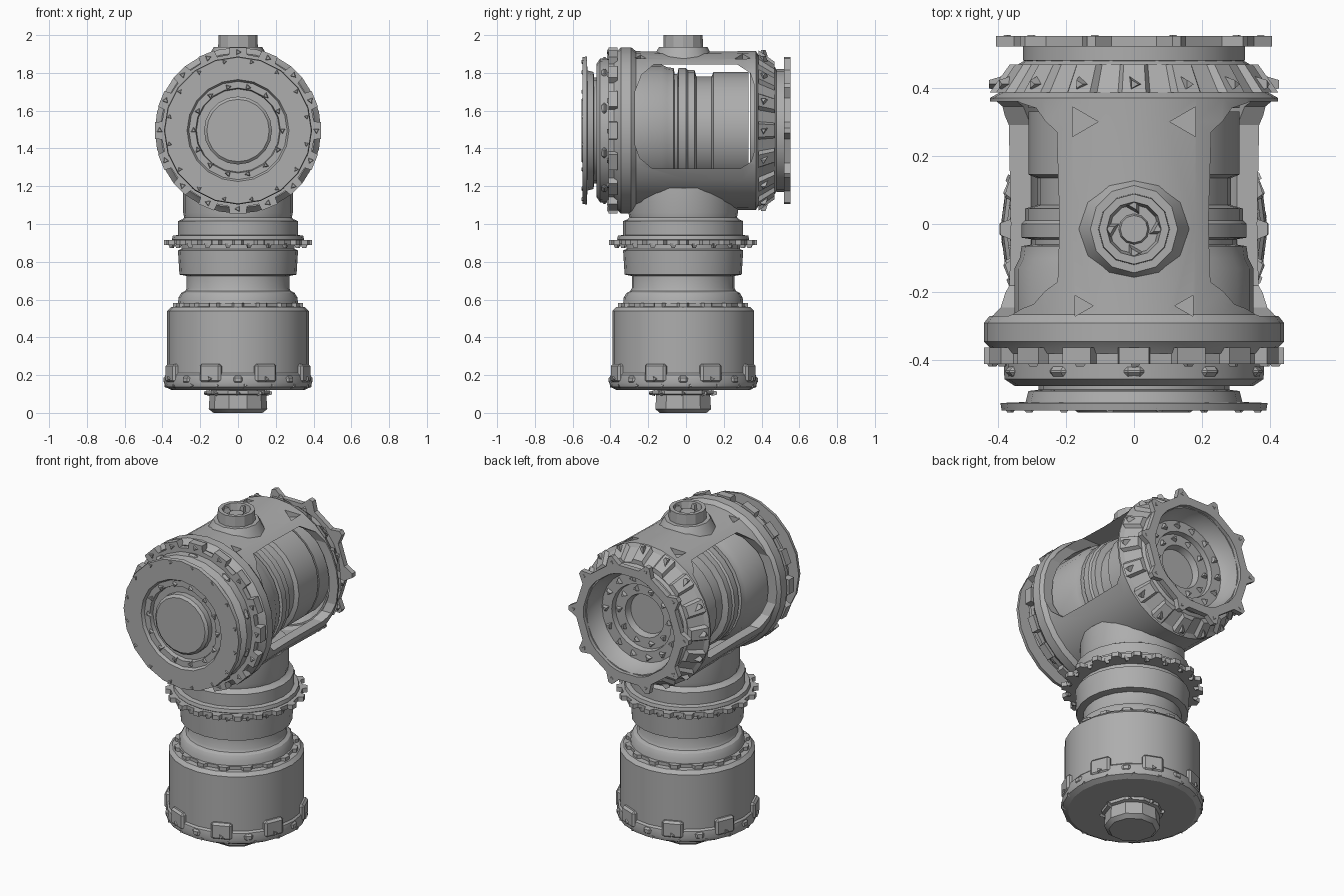
import bpy, bmesh, math
from mathutils import Matrix, Vector

if "Cube" in bpy.data.objects:
    bpy.data.objects.remove(bpy.data.objects["Cube"])

TAU = math.tau
UPRIGHT = Matrix.Translation((0, -0.015, 0))
# Local z of this frame runs from the front to the back of the drum
ACROSS = Matrix.Translation((0, 0, 1.495)) @ Matrix.Rotation(-TAU / 4, 4, 'X')

GREY = bpy.data.materials.new("grey_metal")
GREY.use_nodes = True
GREY.diffuse_color = (0.42, 0.42, 0.42, 1)
GREY.node_tree.nodes["Principled BSDF"].inputs["Base Color"].default_value = GREY.diffuse_color


def finish(name, bm, frame):
    bmesh.ops.remove_doubles(bm, verts=bm.verts, dist=1e-5)
    bm.transform(frame)
    bmesh.ops.recalc_face_normals(bm, faces=bm.faces)
    mesh = bpy.data.meshes.new(name)
    bm.to_mesh(mesh)
    bm.free()
    mesh.materials.append(GREY)
    obj = bpy.data.objects.new(name, mesh)
    bpy.context.collection.objects.link(obj)
    return obj


def smooth(obj):
    bpy.ops.object.select_all(action='DESELECT')
    obj.select_set(True)
    bpy.context.view_layer.objects.active = obj
    bpy.ops.object.shade_smooth_by_angle(angle=math.radians(28))


def lathe(name, profile, frame, segs=24, ring=False):
    """Turn (radius, height) points; a ring joins its last point to its first."""
    bm = bmesh.new()
    loops = [[bm.verts.new((r * math.cos(TAU * i / segs), r * math.sin(TAU * i / segs), h))
              for i in range(segs)] for r, h in profile]
    pairs = list(zip(loops, loops[1:])) + ([(loops[-1], loops[0])] if ring else [])
    for a, b in pairs:
        for i in range(segs):
            j = (i + 1) % segs
            bm.faces.new((a[i], a[j], b[j], b[i]))
    if not ring:
        for loop, (r, _) in ((loops[0], profile[0]), (loops[-1], profile[-1])):
            if r > 0:
                bm.faces.new(loop)
    obj = finish(name, bm, frame)
    smooth(obj)
    return obj


def gear(name, teeth, root, tip, hole, low, high, frame, width=0.5, taper=1.0, point=0.6):
    """Toothed ring between two heights; taper shrinks the far end."""
    bm = bmesh.new()
    half = width / 2
    steps = ((-half, root), (-half * point, tip), (half * point, tip), (half, root))
    outline = [(TAU * (t + s) / teeth, r) for t in range(teeth) for s, r in steps]
    loops = []
    for h, k, inner in ((low, 1, 0), (high, taper, 0), (high, taper, 1), (low, 1, 1)):
        loops.append([bm.verts.new(((hole if inner else r) * k * math.cos(a),
                                    (hole if inner else r) * k * math.sin(a), h))
                      for a, r in outline])
    n = len(outline)
    for a, b in zip(loops, loops[1:] + loops[:1]):
        for i in range(n):
            bm.faces.new((a[i], a[(i + 1) % n], b[(i + 1) % n], b[i]))
    return finish(name, bm, frame)


def studs(name, count, radius, h, size, depth, frame, aim='UP', phase=0.0):
    """Circle of three-sided studs pointing up, down or outward."""
    bm = bmesh.new()
    turn = {'UP': 0, 'DOWN': TAU / 2, 'OUT': TAU / 4}[aim]
    for i in range(count):
        place = (Matrix.Rotation(TAU * (i + phase) / count, 4, 'Z')
                 @ Matrix.Translation((radius, 0, h)) @ Matrix.Rotation(turn, 4, 'Y'))
        bmesh.ops.create_cone(bm, cap_ends=True, segments=3, radius1=size,
                              radius2=size * 0.5, depth=depth, matrix=place)
    return finish(name, bm, frame)


def blocks(name, count, radius, h, size, frame, phase=0.0):
    """Circle of bevelled blocks sized radially, sideways and along the axis."""
    bm = bmesh.new()
    for i in range(count):
        place = (Matrix.Rotation(TAU * (i + phase) / count, 4, 'Z')
                 @ Matrix.Translation((radius, 0, h)) @ Matrix.Diagonal((*size, 1)))
        bmesh.ops.create_cube(bm, size=1, matrix=place)
    obj = finish(name, bm, frame)
    bevel = obj.modifiers.new("bevel", 'BEVEL')
    bevel.width, bevel.segments = 0.012, 1
    return obj


def cut(obj, cutter):
    mod = obj.modifiers.new("cut", 'BOOLEAN')
    mod.operation, mod.solver, mod.object = 'DIFFERENCE', 'EXACT', cutter
    bpy.context.view_layer.objects.active = obj
    bpy.ops.object.modifier_apply(modifier=mod.name)
    bpy.data.objects.remove(cutter)


# Upright: bottom knob, base and stepped neck
lathe("bottom_knob", [(0.13, 0), (0.155, 0.02), (0.15, 0.095), (0.17, 0.1), (0.17, 0.118),
                      (0.14, 0.12), (0.14, 0.15)], UPRIGHT, 10)
studs("bottom_knob_studs", 8, 0.165, 0.105, 0.018, 0.03, UPRIGHT, 'OUT')
lathe("base", [(0.355, 0.122), (0.385, 0.138), (0.392, 0.16), (0.385, 0.2), (0.375, 0.21),
               (0.375, 0.54), (0.355, 0.56), (0.3, 0.565)], UPRIGHT)
blocks("base_clips", 8, 0.375, 0.21, (0.04, 0.12, 0.1), UPRIGHT, 0.5)
studs("base_clip_studs", 8, 0.39, 0.18, 0.025, 0.025, UPRIGHT, 'OUT', 0.5)
blocks("base_small_clips", 8, 0.385, 0.175, (0.02, 0.05, 0.04), UPRIGHT)
studs("base_rim_studs", 16, 0.375, 0.145, 0.02, 0.03, UPRIGHT, 'OUT', 0.25)
gear("neck_lower_crown", 16, 0.325, 0.345, 0.27, 0.555, 0.582, UPRIGHT)
lathe("neck_lower", [(0.32, 0.55), (0.315, 0.61), (0.3, 0.635), (0.28, 0.645), (0.272, 0.66),
                     (0.272, 0.735)], UPRIGHT)
lathe("neck_collar", [(0.272, 0.725), (0.31, 0.732), (0.318, 0.86), (0.3, 0.868), (0.3, 0.9)],
      UPRIGHT)
gear("neck_gear", 20, 0.365, 0.392, 0.28, 0.888, 0.915, UPRIGHT)
studs("neck_gear_studs", 20, 0.355, 0.885, 0.022, 0.025, UPRIGHT, 'DOWN', 0.5)
lathe("neck_upper", [(0.335, 0.9), (0.35, 0.918), (0.345, 0.938), (0.318, 0.942),
                     (0.318, 1.015), (0.295, 1.025), (0.285, 1.035), (0.29, 1.06),
                     (0.29, 1.19)], UPRIGHT)

# Drum shell with a window on each side and four pockets on top
shell = lathe("drum_shell", [(0.41, -0.38), (0.425, -0.36), (0.44, -0.345), (0.44, -0.29),
                             (0.42, -0.265), (0.415, 0), (0.42, 0.3), (0.422, 0.37),
                             (0.395, 0.385), (0.345, 0.465), (0.32, 0.48), (0.3, 0.47),
                             (0.365, 0.36), (0.365, -0.36)], ACROSS, 28, True)
window = bmesh.new()
corners = ((-0.27, 1.42), (-0.245, 1.35), (-0.18, 1.295), (0.29, 1.295), (0.345, 1.33),
           (0.36, 1.38), (0.36, 1.74), (0.34, 1.8), (0.27, 1.845), (-0.17, 1.845),
           (-0.235, 1.79), (-0.27, 1.7))
face = window.faces.new([window.verts.new((-0.6, y, z)) for y, z in corners])
side = bmesh.ops.extrude_face_region(window, geom=[face])["geom"]
bmesh.ops.translate(window, vec=(1.2, 0, 0),
                    verts=[v for v in side if isinstance(v, bmesh.types.BMVert)])
cut(shell, finish("window_cutter", window, Matrix()))
for x in (-1, 1):
    for y, r in ((0.3, 0.05), (-0.24, 0.035)):
        bm = bmesh.new()
        spot = Matrix.Translation((x * 0.155, y, 1.89)) @ Matrix.Rotation(-x * TAU / 12, 4, 'Z')
        bmesh.ops.create_cone(bm, cap_ends=True, segments=3, radius1=r, radius2=r,
                              depth=0.06, matrix=spot)
        cut(shell, finish("pocket_cutter", bm, Matrix()))
smooth(shell)

# Stepped core seen through the windows
lathe("drum_core", [(0.35, -0.37), (0.35, -0.13), (0.335, -0.1), (0.33, -0.065), (0.3, -0.06),
                    (0.3, -0.045), (0.33, -0.04), (0.33, 0), (0.32, 0.01), (0.32, 0.045),
                    (0.285, 0.055), (0.285, 0.135), (0.31, 0.145), (0.31, 0.33)], ACROSS)

# Front end: crown, drum, flange and recessed hub
gear("front_crown", 16, 0.405, 0.442, 0.3, -0.41, -0.362, ACROSS, 0.6, 1, 0.85)
studs("front_crown_studs", 16, 0.415, -0.408, 0.026, 0.02, ACROSS, 'DOWN')
lathe("front_drum", [(0.35, -0.475), (0.38, -0.455), (0.385, -0.36)], ACROSS)
blocks("front_drum_clips", 10, 0.375, -0.432, (0.03, 0.06, 0.03), ACROSS, 0.5)
lathe("front_hub", [(0, -0.553), (0.165, -0.553), (0.18, -0.54), (0.18, -0.505),
                    (0.22, -0.505), (0.225, -0.53), (0.26, -0.53), (0.27, -0.547),
                    (0.388, -0.547), (0.392, -0.525), (0.318, -0.522), (0.31, -0.49),
                    (0.28, -0.486), (0.28, -0.45), (0, -0.45)], ACROSS, 20)
studs("front_flange_studs", 16, 0.37, -0.547, 0.018, 0.012, ACROSS, 'DOWN', 0.5)
studs("front_hub_studs", 14, 0.235, -0.533, 0.022, 0.02, ACROSS, 'DOWN')

# Back end: tapered crown, hollow socket and pointed flange
gear("back_crown", 16, 0.4, 0.425, 0.34, 0.385, 0.468, ACROSS, 0.6, 0.86, 0.7)
studs("back_crown_studs", 16, 0.405, 0.41, 0.028, 0.04, ACROSS, 'OUT')
lathe("back_socket", [(0, 0.34), (0, 0.36), (0.12, 0.36), (0.13, 0.4), (0.195, 0.4),
                      (0.2, 0.43), (0.265, 0.43), (0.29, 0.47), (0.3, 0.53), (0.325, 0.53),
                      (0.325, 0.48), (0.31, 0.47), (0.31, 0.34)], ACROSS)
studs("back_socket_outer_studs", 14, 0.235, 0.435, 0.028, 0.03, ACROSS)
studs("back_socket_inner_studs", 10, 0.165, 0.405, 0.025, 0.03, ACROSS)
gear("back_flange", 10, 0.355, 0.405, 0.305, 0.52, 0.552, ACROSS, 0.4, 1, 0.25)
studs("back_flange_studs", 10, 0.372, 0.55, 0.02, 0.008, ACROSS)

# Hollow cap on top
lathe("top_cap", [(0.165, 1.87), (0.135, 1.925), (0.128, 1.937), (0.105, 1.937), (0.103, 2),
                  (0.08, 2), (0.072, 1.96), (0.045, 1.96), (0.04, 1.975), (0, 1.975)],
      UPRIGHT, 12)
studs("top_cap_studs", 4, 0.07, 1.975, 0.03, 0.03, UPRIGHT)
